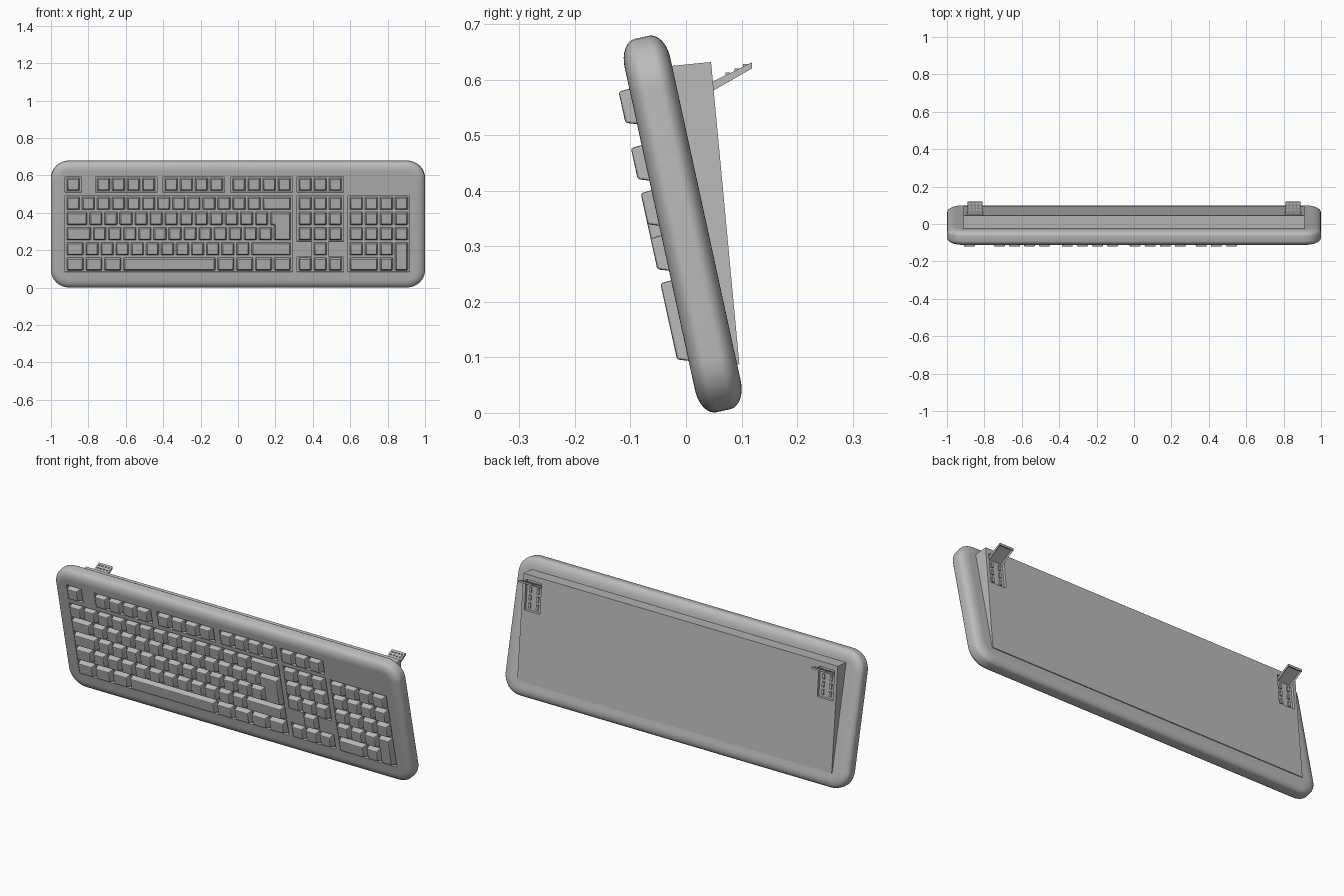
import bpy, bmesh, math
from mathutils import Matrix

old = bpy.data.objects.get("Cube")
if old:
    bpy.data.objects.remove(old)

grey = bpy.data.materials.new("plain_grey")
grey.use_nodes = True
grey.diffuse_color = (0.5, 0.5, 0.5, 1)
grey.node_tree.nodes["Principled BSDF"].inputs["Base Color"].default_value = (0.5, 0.5, 0.5, 1)

# Board frame: local x across, local y up the board, local z out of the key face
TILT = Matrix.Translation((0, -0.006, 0.34)) @ Matrix.Rotation(math.radians(102.3), 4, 'X')
U, V = 0.0806, 0.083                  # key pitch across and along
ROWS = [0.227, 0.123, 0.040, -0.043, -0.126, -0.209]
MAIN, NAV, PAD = -0.921, 0.319, 0.592  # left edges of the key blocks
FACE = 0.042                          # half thickness of the case


def loft(bm, rings):
    """Skin closed rings of points in order and cap both ends."""
    loops = [[bm.verts.new(p) for p in ring] for ring in rings]
    n = len(loops[0])
    for a, b in zip(loops, loops[1:]):
        for i in range(n):
            bm.faces.new((a[i], a[(i + 1) % n], b[(i + 1) % n], b[i]))
    bm.faces.new(loops[0][::-1])
    bm.faces.new(loops[-1])


def box(bm, x0, x1, y0, y1, z0, z1):
    loft(bm, [[(x0, y0, z), (x1, y0, z), (x1, y1, z), (x0, y1, z)] for z in (z0, z1)])


def prism(bm, x0, x1, profile):
    """Extrude a (y, z) profile along x."""
    loft(bm, [[(x, y, z) for y, z in profile] for x in (x0, x1)])


def finish(name, bm, matrix=TILT):
    bmesh.ops.recalc_face_normals(bm, faces=bm.faces)
    mesh = bpy.data.meshes.new(name)
    bm.to_mesh(mesh)
    bm.free()
    mesh.materials.append(grey)
    ob = bpy.data.objects.new(name, mesh)
    bpy.context.collection.objects.link(ob)
    ob.matrix_world = matrix
    return ob


def activate(ob):
    bpy.ops.object.select_all(action='DESELECT')
    ob.select_set(True)
    bpy.context.view_layer.objects.active = ob


def carve(ob, cutter):
    cutter.hide_render = True
    mod = ob.modifiers.new("wells", 'BOOLEAN')
    mod.operation, mod.solver, mod.object = 'DIFFERENCE', 'EXACT', cutter
    mod.use_self = True
    activate(ob)
    bpy.ops.object.modifier_apply(modifier=mod.name)
    bpy.data.objects.remove(cutter)


# Case: rounded slab with elliptical edges
def rounded_ring(inset, z, corner=0.095, steps=8):
    r = corner - inset
    pts = []
    for q, (sx, sy) in enumerate([(1, 1), (-1, 1), (-1, -1), (1, -1)]):
        for i in range(steps + 1):
            a = math.pi / 2 * (q + i / steps)
            pts.append((sx * (1 - corner) + r * math.cos(a),
                        sy * (0.344 - corner) + r * math.sin(a), z))
    return pts


bm = bmesh.new()
edge = []
for i in range(9):
    a = math.pi / 2 * i / 8
    edge.append((0.046 * (1 - math.sin(a)), FACE - 0.029 * (1 - math.cos(a))))
rings = [rounded_ring(d, -z) for d, z in edge] + [rounded_ring(d, z) for d, z in edge[::-1]]
loft(bm, rings)
case = finish("case", bm)

# Shallow wells around each key block: (left edge, first unit, last unit, top row, bottom row)
wells = [(MAIN, 0, 1, 0, 0), (MAIN, 2, 6, 0, 0), (MAIN, 6.5, 10.5, 0, 0), (MAIN, 11, 15, 0, 0),
         (NAV, 0, 3, 0, 0), (MAIN, 0, 15, 1, 5), (NAV, 0, 3, 1, 3), (NAV, 1, 2, 3, 5),
         (NAV, 0, 3, 5, 5), (PAD, 0, 4, 1, 5)]
bm = bmesh.new()
for x, a, b, top, bottom in wells:
    box(bm, x + a * U - 0.003, x + b * U + 0.003,
        ROWS[bottom] - V / 2 - 0.003, ROWS[top] + V / 2 - 0.003, FACE - 0.012, FACE + 0.02)
carve(case, finish("well_cutter", bm))
activate(case)
bpy.ops.object.shade_smooth_by_angle(angle=math.radians(35))
for p in case.data.polygons:
    if abs(p.normal.z) > 0.999:
        p.use_smooth = False


# Keys: tapered caps, sloping more on the lower side
def cap(bm, corners):
    """corners: (x, y, inward x sign, inward y sign)"""
    base = [(x + sx * 0.0055, y + (0.003 if sy > 0 else -0.009), FACE - 0.013)
            for x, y, sx, sy in corners]
    top = [(x + sx * 0.0125, y + (0.0145 if sy > 0 else -0.0115), FACE + 0.02)
           for x, y, sx, sy in corners]
    loft(bm, [base, top])


def key(bm, x, unit, row, width=1, rows=1):
    x0, x1 = x + unit * U, x + (unit + width) * U
    y1 = ROWS[row] + V / 2
    y0 = y1 - rows * V
    cap(bm, [(x0, y0, 1, 1), (x1, y0, -1, 1), (x1, y1, -1, -1), (x0, y1, 1, -1)])


def key_row(bm, x, start, row, widths):
    for w in widths:
        key(bm, x, start, row, w)
        start += w


def finish_keys(name, bm):
    ob = finish(name, bm)
    mod = ob.modifiers.new("soft_edges", 'BEVEL')
    mod.width, mod.segments = 0.004, 2
    activate(ob)
    bpy.ops.object.modifier_apply(modifier=mod.name)
    bpy.ops.object.shade_smooth_by_angle(angle=math.radians(35))
    for p in ob.data.polygons:
        if p.area > 0.0006:
            p.use_smooth = False


bm = bmesh.new()
key(bm, MAIN, 0, 0)
for start in (2, 6.5, 11):
    key_row(bm, MAIN, start, 0, [1] * 4)
key_row(bm, NAV, 0, 0, [1] * 3)
finish_keys("function_keys", bm)

bm = bmesh.new()
key_row(bm, MAIN, 0, 1, [1] * 13 + [2])
key_row(bm, MAIN, 0, 2, [1.5] + [1] * 12)
key_row(bm, MAIN, 0, 3, [1.75] + [1] * 12)
key_row(bm, MAIN, 0, 4, [1.25] + [1] * 11 + [2.75])
key_row(bm, MAIN, 0, 5, [1.25] * 3 + [6.25] + [1.25] * 4)
finish_keys("main_keys", bm)

# Stepped two-row return key
bm = bmesh.new()
left, step, right = (MAIN + n * U for n in (13.5, 13.75, 15))
top, mid, low = (ROWS[2] + V / 2 - n * V for n in range(3))
cap(bm, [(step, low, 1, 1), (right, low, -1, 1), (right, top, -1, -1),
         (left, top, 1, -1), (left, mid, 1, 1), (step, mid, 1, 1)])
finish_keys("return_key", bm)

bm = bmesh.new()
for row in (1, 2, 3, 5):
    key_row(bm, NAV, 0, row, [1] * 3)
key(bm, NAV, 1, 4)
finish_keys("navigation_keys", bm)

bm = bmesh.new()
for row in (1, 2, 3):
    key_row(bm, PAD, 0, row, [1] * 4)
key_row(bm, PAD, 0, 4, [1] * 3)
key_row(bm, PAD, 0, 5, [2, 1])
key(bm, PAD, 3, 4, rows=2)
finish_keys("number_pad_keys", bm)

# Wedge-shaped back housing
bm = bmesh.new()
prism(bm, -0.912, 0.912, [(0.283, -0.035), (0.274, -0.112), (-0.268, -0.046), (-0.268, -0.035)])
housing = finish("back_housing", bm)


def back_y(z):
    return 0.045 + (0.632 - z) * 0.098


# Foot wells sunk in the housing
WORLD = Matrix.Identity(4)
HI, LO = 0.605, 0.45
bm = bmesh.new()
for cx in (-0.85, 0.85):
    prism(bm, cx - 0.045, cx + 0.045, [(back_y(HI) - 0.014, HI), (back_y(HI) + 0.02, HI),
                                       (back_y(LO) + 0.02, LO), (back_y(LO) - 0.014, LO)])
carve(housing, finish("foot_well_cutter", bm, WORLD))

for side, cx in (("right", -0.85), ("left", 0.85)):
    # Flip-out foot, hollow underneath
    bm = bmesh.new()
    prism(bm, cx - 0.04, cx + 0.04, [(0.035, 0.590), (0.035, 0.572), (0.119, 0.620), (0.119, 0.631)])
    bmesh.ops.recalc_face_normals(bm, faces=bm.faces)
    under = min(bm.faces, key=lambda f: f.normal.z)
    bmesh.ops.inset_region(bm, faces=[under], thickness=0.009, depth=-0.006)
    finish(side + "_foot", bm, WORLD)

    # Grip bumps on the foot, and ribs in its well
    bm = bmesh.new()
    for i in range(4):
        for j in range(3):
            x, y = cx - 0.027 + i * 0.018, 0.075 + j * 0.016
            z = 0.590 + (y - 0.035) * 0.488
            box(bm, x - 0.004, x + 0.004, y - 0.004, y + 0.004, z - 0.003, z + 0.003)
    finish(side + "_foot_grip", bm, WORLD)
    bm = bmesh.new()
    for dx in (-0.022, 0.022):
        for z in (0.555, 0.515, 0.475):
            prism(bm, cx + dx - 0.006, cx + dx + 0.006,
                  [(back_y(t) + d, t) for t, d in ((z - 0.013, -0.016), (z - 0.013, -0.007),
                                                   (z + 0.013, -0.007), (z + 0.013, -0.016))])
    finish(side + "_foot_well_ribs", bm, WORLD)
